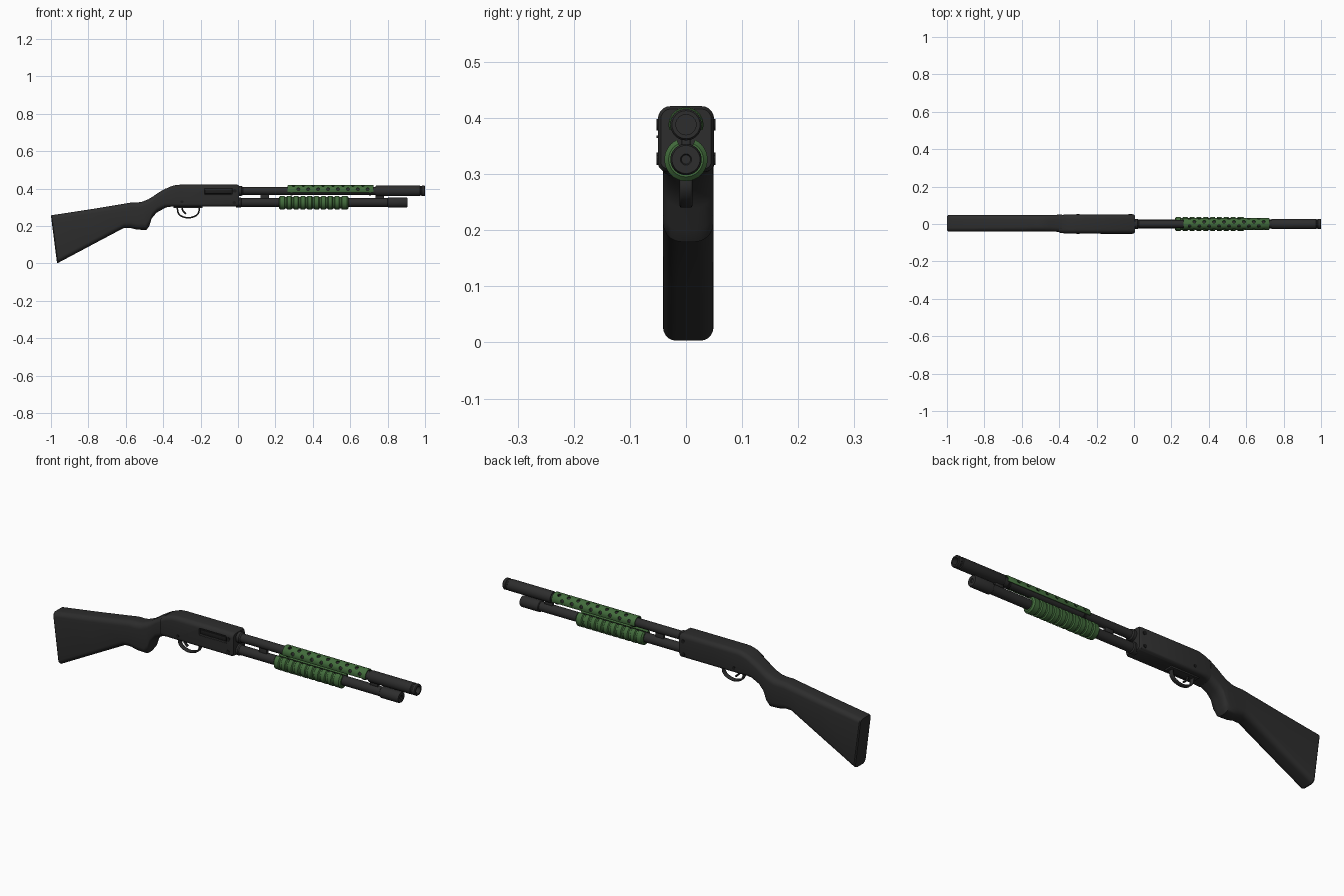
import bpy, bmesh, math
from mathutils import Vector, Matrix

cube = bpy.data.objects.get("Cube")
if cube:
    bpy.data.objects.remove(cube, do_unlink=True)


def material(name, color):
    m = bpy.data.materials.new(name)
    m.use_nodes = True
    m.diffuse_color = color
    bsdf = m.node_tree.nodes["Principled BSDF"]
    bsdf.inputs["Base Color"].default_value = color
    bsdf.inputs["Roughness"].default_value = 0.6
    return m


DARK = material("dark_grey", (0.026, 0.026, 0.026, 1))
BLACK = material("near_black", (0.012, 0.012, 0.012, 1))
GREEN = material("green", (0.055, 0.15, 0.045, 1))
parts = []


def finish(name, bm, mat):
    bmesh.ops.recalc_face_normals(bm, faces=bm.faces)
    me = bpy.data.meshes.new(name)
    bm.to_mesh(me)
    bm.free()
    me.materials.append(mat)
    ob = bpy.data.objects.new(name, me)
    bpy.context.collection.objects.link(ob)
    parts.append(ob)
    return ob


def skin(bm, rings):
    """Bridge a list of vertex rings, capping both ends."""
    n = len(rings[0])
    for a, b in zip(rings, rings[1:]):
        for i in range(n):
            j = (i + 1) % n
            bm.faces.new((a[i], a[j], b[j], b[i]))
    bm.faces.new(rings[0])
    bm.faces.new(rings[-1])


def loft(name, sections, mat, y0=0.0, steps=5):
    """Rounded-rectangle sections: top x, top z, bottom x, bottom z, half width, corner radii."""
    bm = bmesh.new()
    rings = []
    for xt, zt, xb, zb, hw, rt, rb in sections:
        top, bot = Vector((xt, 0, zt)), Vector((xb, 0, zb))
        up = (top - bot).normalized()
        mid, hh = (top + bot) / 2, (top - bot).length / 2
        ring = []
        for k, (sy, sz) in enumerate(((1, 1), (-1, 1), (-1, -1), (1, -1))):
            r = rt if sz > 0 else rb
            for i in range(steps + 1):
                a = math.pi / 2 * (k + i / steps)
                y = sy * (hw - r) + r * math.cos(a)
                u = sz * (hh - r) + r * math.sin(a)
                ring.append(bm.verts.new(mid + up * u + Vector((0, y + y0, 0))))
        rings.append(ring)
    skin(bm, rings)
    return finish(name, bm, mat)


def lathe(name, profile, z, mat, seg=32):
    """Turn an (x, radius) profile about a line along x."""
    bm = bmesh.new()
    rings = [[bm.verts.new((x, r * math.sin(t), z + r * math.cos(t)))
              for t in (2 * math.pi * i / seg for i in range(seg))]
             for x, r in profile]
    skin(bm, rings)
    return finish(name, bm, mat)


def arc_shell(name, outer, inner, z, start, end, mat, seg=36):
    """Sweep an outer profile backed by an inner radius through part of a turn."""
    loop = outer + [(outer[-1][0], inner), (outer[0][0], inner)]
    bm = bmesh.new()
    rings = []
    for i in range(seg + 1):
        t = math.radians(start + (end - start) * i / seg)
        rings.append([bm.verts.new((x, r * math.sin(t), z + r * math.cos(t)))
                      for x, r in loop])
    skin(bm, rings)
    return finish(name, bm, mat)


def box(name, x0, x1, y0, y1, z0, z1, mat, bevel):
    bm = bmesh.new()
    bmesh.ops.create_cube(bm, size=1)
    bmesh.ops.scale(bm, vec=(x1 - x0, y1 - y0, z1 - z0), verts=bm.verts)
    bmesh.ops.translate(bm, vec=((x0 + x1) / 2, (y0 + y1) / 2, (z0 + z1) / 2), verts=bm.verts)
    bmesh.ops.bevel(bm, geom=bm.edges[:], offset=bevel, segments=2, affect='EDGES', profile=0.5)
    return finish(name, bm, mat)


def cut(target, cutter):
    cutter.hide_render = True
    mod = target.modifiers.new("cut", 'BOOLEAN')
    mod.operation, mod.solver, mod.object = 'DIFFERENCE', 'EXACT', cutter
    bpy.context.view_layer.objects.active = target
    bpy.ops.object.modifier_apply(modifier=mod.name)
    parts.remove(cutter)
    bpy.data.objects.remove(cutter, do_unlink=True)


def strap(name, points, width, thick, mat):
    """Bent metal strip following x-z points."""
    cu = bpy.data.curves.new(name, 'CURVE')
    cu.dimensions = '2D'
    cu.fill_mode = 'NONE'
    cu.extrude, cu.bevel_depth, cu.bevel_resolution = width / 2 - thick / 2, thick / 2, 2
    sp = cu.splines.new('BEZIER')
    sp.bezier_points.add(len(points) - 1)
    for bp, (x, z) in zip(sp.bezier_points, points):
        bp.co = (x, z, 0)
        bp.handle_left_type = bp.handle_right_type = 'AUTO'
    tmp = bpy.data.objects.new(name + "_path", cu)
    bpy.context.collection.objects.link(tmp)
    dg = bpy.context.evaluated_depsgraph_get()
    bm = bmesh.new()
    bm.from_mesh(bpy.data.meshes.new_from_object(tmp.evaluated_get(dg)))
    bpy.data.objects.remove(tmp, do_unlink=True)
    bmesh.ops.rotate(bm, verts=bm.verts, matrix=Matrix.Rotation(math.pi / 2, 3, 'X'))
    bmesh.ops.remove_doubles(bm, verts=bm.verts, dist=1e-5)
    return finish(name, bm, mat)


BARREL_Z, TUBE_Z = 0.388, 0.326

# Shoulder stock with grip
loft("stock", [
    (-1.0, .255, -.968, .004, .040, .018, .020),
    (-.996, .258, -.962, .003, .045, .022, .024),
    (-.78, .291, -.78, .100, .045, .024, .026),
    (-.61, .319, -.61, .190, .045, .026, .030),
    (-.575, .325, -.575, .190, .045, .026, .032),
    (-.54, .326, -.54, .181, .045, .028, .034),
    (-.515, .329, -.49, .179, .045, .028, .034),
    (-.48, .343, -.474, .200, .045, .028, .034),
    (-.455, .358, -.462, .240, .045, .028, .034),
    (-.425, .379, -.435, .272, .045, .026, .032),
    (-.385, .402, -.39, .297, .046, .024, .028)], DARK, y0=.004)

# Receiver
receiver = loft("receiver", [
    (-.40, .392, -.395, .296, .048, .022, .026),
    (-.365, .410, -.37, .303, .050, .022, .020),
    (-.335, .419, -.335, .304, .050, .022, .016),
    (-.31, .421, -.31, .304, .050, .022, .016),
    (-.002, .421, -.002, .304, .050, .022, .016),
    (.006, .416, .006, .309, .045, .018, .014)], DARK)
cut(receiver, box("port_cutter", -.18, -.03, -.07, -.040, .368, .402, BLACK, .004))
box("breech_bolt", -.178, -.034, -.046, -.036, .372, .394, BLACK, .003)
box("ejector_rib", -.18, -.03, -.0525, -.045, .364, .369, DARK, .001)

# Receiver pins, passing through to both sides
for i, (x, z, r) in enumerate(((-.018, .388, .010), (-.02, .325, .009), (-.30, .33, .008))):
    bm = bmesh.new()
    bmesh.ops.create_cone(bm, cap_ends=True, segments=20, radius1=r, radius2=r, depth=.106,
                          matrix=Matrix.Translation((x, 0, z)) @ Matrix.Rotation(math.pi / 2, 4, 'X'))
    finish(f"receiver_pin_{i + 1}", bm, BLACK)

# Trigger group
box("trigger_plate", -.345, -.19, -.022, .022, .296, .31, DARK, .003)
strap("trigger_guard", [(-.325, .302), (-.318, .268), (-.29, .248), (-.24, .249),
                        (-.213, .268), (-.207, .302)], .023, .008, DARK)
strap("trigger", [(-.30, .305), (-.296, .285), (-.278, .265)], .014, .009, BLACK)

# Barrel with muzzle sleeve and open bore
lathe("barrel", [(-.01, .026), (.02, .026), (.026, .021), (.735, .021), (.735, .026), (.740, .028),
                 (.972, .028), (.975, .025), (.981, .025), (.984, .028), (.996, .028),
                 (1.0, .025), (1.0, .018), (.92, .018)], BARREL_Z, DARK)

# Magazine tube and end cap
lathe("magazine_tube", [(-.01, .027), (.015, .027), (.02, .023), (.81, .023)], TUBE_Z, DARK)
lathe("magazine_cap", [(.80, .024), (.803, .028), (.898, .028), (.905, .025), (.905, .010),
                       (.901, .008)], TUBE_Z, DARK)
for name, x in (("rear_barrel_lug", .12), ("front_barrel_lug", .735)):
    box(name, x, x + .045, -.008, .008, TUBE_Z + .012, BARREL_Z - .012, DARK, .002)

# Ribbed sliding fore grip, open along the top
RIBS, PITCH, FIRST = 9, .0365, .252
outer = [(.218, .030), (.224, .037)]
for i in range(RIBS):
    x = FIRST + i * PITCH
    outer += [(x - .004, .0385), (x, .033), (x + .008, .033), (x + .012, .0385)]
outer += [(.583, .0385), (.59, .031)]
arc_shell("fore_grip", outer, .024, TUBE_Z, 25, 335, GREEN)

# Perforated heat shield
shield = arc_shell("heat_shield", [(.265, .029), (.268, .031), (.722, .031), (.725, .029)],
                   .0255, BARREL_Z, -108, 108, GREEN)
bm = bmesh.new()
for row, angle in enumerate((-72, -24, 24, 72)):
    for i in range(8):
        x = .296 + i * .053 + (row % 2) * .0265
        place = (Matrix.Translation((x, 0, BARREL_Z)) @ Matrix.Rotation(math.radians(angle), 4, 'X')
                 @ Matrix.Translation((0, 0, .03)))
        bmesh.ops.create_cone(bm, cap_ends=True, segments=12, radius1=.0085, radius2=.0085,
                              depth=.014, matrix=place)
cut(shield, finish("shield_holes", bm, BLACK))
for i, x in enumerate((.28, .70)):
    lathe(f"shield_clip_{i + 1}", [(x, .021), (x, .0258), (x + .012, .0258), (x + .012, .021)],
          BARREL_Z, BLACK)

# Smooth shading with crisp edges
bpy.ops.object.select_all(action='DESELECT')
for ob in parts:
    ob.select_set(True)
bpy.context.view_layer.objects.active = receiver
bpy.ops.object.shade_smooth_by_angle(angle=math.radians(35))
